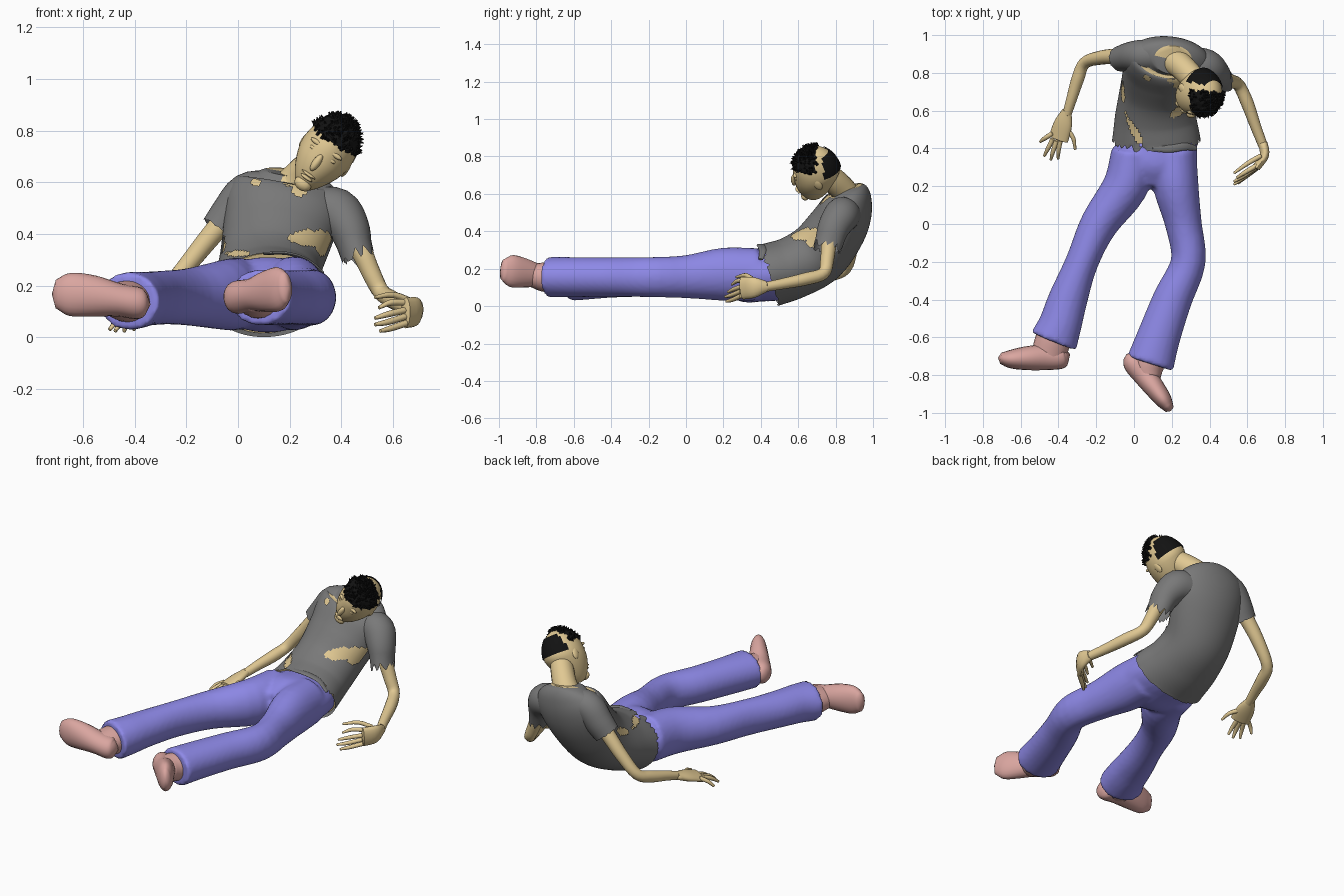
import bpy, bmesh, math, random
from mathutils import Vector, Matrix

if "Cube" in bpy.data.objects:
    bpy.data.objects.remove(bpy.data.objects["Cube"])
random.seed(4)

def material(name, rgb):
    m = bpy.data.materials.new(name)
    m.diffuse_color = (*rgb, 1)
    m.use_nodes = True
    m.node_tree.nodes["Principled BSDF"].inputs["Base Color"].default_value = m.diffuse_color
    return m

SKIN = material("skin", (0.75, 0.58, 0.29))
DENIM = material("denim", (0.27, 0.25, 0.80))
LEATHER = material("leather", (0.70, 0.38, 0.35))
CLOTH = material("dark_grey_cloth", (0.19, 0.19, 0.19))
BLACK = material("hair", (0.006, 0.006, 0.006))

def finish(bm, name, mat=None, smooth=True):
    me = bpy.data.meshes.new(name)
    bm.to_mesh(me)
    bm.free()
    if smooth:
        me.shade_smooth()
        me.set_sharp_from_angle(angle=math.radians(50))
    ob = bpy.data.objects.new(name, me)
    bpy.context.collection.objects.link(ob)
    if mat:
        me.materials.append(mat)
    return ob

def spline(secs, steps):
    """Catmull-Rom through (x, y, z, half_width, half_depth) sections."""
    p = [Vector(s) for s in secs]
    p = [2 * p[0] - p[1]] + p + [2 * p[-1] - p[-2]]
    out = []
    for i in range(1, len(p) - 2):
        a, b, c, d = p[i - 1:i + 3]
        for k in range(steps):
            t = k / steps
            out.append(0.5 * (2 * b + (c - a) * t + (2 * a - 5 * b + 4 * c - d) * t * t
                              + (3 * b - a - 3 * c + d) * t ** 3))
    return out + [p[-2]]

def loft(bm, secs, side=(1, 0, 0), side2=None, n=20, steps=4, scale=1.0, dome=False):
    """Elliptical tube along a path; side gives the width direction at start and end."""
    pts = spline(secs, steps)
    s0, s1 = Vector(side), Vector(side2 or side)
    rings = []
    for i, p in enumerate(pts):
        t = Vector(pts[min(i + 1, len(pts) - 1)][:3]) - Vector(pts[max(i - 1, 0)][:3])
        t.normalize()
        s = s0.lerp(s1, i / (len(pts) - 1))
        s = (s - t * s.dot(t)).normalized()
        u = t.cross(s)
        c = Vector(p[:3])
        rings.append([bm.verts.new(c + scale * (s * p[3] * math.cos(a) + u * p[4] * math.sin(a)))
                      for a in (2 * math.pi * k / n for k in range(n))])
    faces = []
    for r, q in zip(rings, rings[1:]):
        faces += [bm.faces.new((r[k], r[(k + 1) % n], q[(k + 1) % n], q[k])) for k in range(n)]
    caps = [bm.faces.new(rings[0][::-1]), bm.faces.new(rings[-1])]
    if dome:
        for cap, i, j in ((caps[0], 0, 1), (caps[1], -1, -2)):
            d = (Vector(pts[i][:3]) - Vector(pts[j][:3])).normalized()
            v = bmesh.ops.poke(bm, faces=[cap])["verts"][0]
            v.co += d * 0.5 * min(pts[i][3], pts[i][4])
        caps = []
    bmesh.ops.recalc_face_normals(bm, faces=faces + caps)
    return rings, caps

# trousers: pelvis and two legs fused into one cloth surface
bm = bmesh.new()
loft(bm, [(.12, .53, .16, .19, .13), (.12, .42, .165, .215, .14), (.11, .3, .165, .215, .143),
          (.1, .2, .165, .15, .09)], n=28)
loft(bm, [(.0, .38, .17, .12, .14), (-.045, .2, .165, .12, .137), (-.185, 0, .157, .1, .112),
          (-.275, -.2, .155, .087, .105), (-.35, -.4, .15, .104, .105), (-.39, -.53, .145, .114, .11),
          (-.425, -.62, .14, .128, .112)], n=28)
loft(bm, [(.21, .38, .17, .12, .14), (.222, .2, .17, .12, .142), (.262, 0, .157, .097, .115),
          (.287, -.2, .155, .092, .107), (.203, -.4, .155, .104, .105), (.13, -.6, .155, .115, .107),
          (.085, -.74, .155, .128, .108)], n=28)
trousers = finish(bm, "trousers", DENIM)
rm = trousers.modifiers.new("fuse", 'REMESH')
rm.mode, rm.voxel_size, rm.use_smooth_shade = 'VOXEL', 0.014, True
sm = trousers.modifiers.new("soften", 'SMOOTH')
sm.factor, sm.iterations = 0.5, 3

# shoes: foot from heel to toe plus ankle
def shoe(name, foot, ankle, side):
    bm = bmesh.new()
    loft(bm, foot, side=side, dome=True)
    loft(bm, ankle, dome=True)
    finish(bm, name, LEATHER)

shoe("right_shoe", [(-.36, -.695, .13, .045, .045), (-.385, -.70, .132, .066, .062), (-.46, -.705, .145, .068, .064),
     (-.56, -.71, .16, .064, .08), (-.65, -.715, .167, .05, .083), (-.705, -.71, .168, .03, .055)],
     [(-.40, -.54, .14, .09, .08), (-.43, -.62, .14, .095, .08), (-.455, -.70, .143, .09, .062)], (0, 1, 0))
shoe("left_shoe", [(-.03, -.70, .15, .03, .045), (-.005, -.735, .155, .055, .064), (.055, -.80, .165, .06, .064),
     (.11, -.87, .178, .054, .08), (.158, -.935, .188, .044, .085), (.188, -.98, .195, .025, .055)],
     [(.10, -.66, .155, .085, .08), (.075, -.75, .155, .085, .08), (.075, -.82, .165, .065, .064)], (1, .8, 0))

# torso under the shirt, and the torn shirt itself
TORSO = [(.118, .445, .165, .235, .17), (.115, .57, .205, .215, .167), (.125, .70, .28, .20, .17),
         (.155, .80, .405, .215, .16), (.18, .855, .51, .228, .142), (.198, .878, .585, .20, .112),
         (.205, .87, .637, .105, .078)]
TILT = ((1, 0, .1), (1, -.1, -.19))
bm = bmesh.new()
loft(bm, [(.118, .47, .172, .23, .168)] + TORSO[1:], *TILT, n=32, scale=.96)
finish(bm, "torso", SKIN)

bm = bmesh.new()
rings, caps = loft(bm, TORSO, *TILT, n=96, steps=10)
bmesh.ops.delete(bm, geom=caps[:1], context='FACES_ONLY')
for v in rings[0]:
    v.co.y += random.uniform(-.02, .02) if v.co.z > .2 else random.uniform(-.005, .005)
HOLES = [(.28, .385, .085, .03), (.33, .36, .03, .045), (.07, .60, .022, .013), (.385, .555, .01, .008),
         (.225, .62, .055, .04), (.235, .58, .03, .035), (-.06, .36, .01, .03), (.0, .325, .05, .010)]
front = Vector((0, -.75, .65))
gone = []
for f in bm.faces:
    c = f.calc_center_median()
    if c.y < .85 and f.normal.dot(front) > .15 and any(
            ((c.x - x) / a) ** 2 + ((c.z - z) / b) ** 2 < random.uniform(.85, 1.15) for x, z, a, b in HOLES):
        gone.append(f)
bmesh.ops.delete(bm, geom=gone, context='FACES')
finish(bm, "shirt_body", CLOTH)

def sleeve(name, secs, fray):
    bm = bmesh.new()
    rings, caps = loft(bm, secs, side=(0, 1, 0), n=36)
    bmesh.ops.delete(bm, geom=[caps[1]], context='FACES_ONLY')
    d = (Vector(secs[-1][:3]) - Vector(secs[-2][:3])).normalized()
    for v in rings[-1]:
        v.co += d * random.uniform(0, fray)
    finish(bm, name, CLOTH)

sleeve("right_sleeve", [(.12, .89, .565, .08, .08), (.04, .89, .55, .085, .088), (-.02, .885, .477, .078, .085),
                        (-.068, .875, .415, .068, .078)], .008)
sleeve("left_sleeve", [(.30, .85, .49, .09, .09), (.38, .83, .483, .095, .095), (.43, .79, .42, .085, .08),
                       (.455, .765, .34, .075, .064)], .06)

# loose folded flap of shirt over the waistband
bm = bmesh.new()
loft(bm, [(.10, .405, .325, .02, .006), (.19, .40, .325, .022, .007), (.27, .41, .30, .02, .006),
          (.33, .40, .25, .012, .005)], side=(0, 1, 0), n=10, dome=True)
finish(bm, "shirt_flap", CLOTH)

# arms with palms and fingers
def arm(name, limb, palm, palm_side, fingers):
    bm = bmesh.new()
    loft(bm, [(*p, r, r) for *p, r in limb], side=(0.3, .2, 1), n=16, dome=True)
    loft(bm, palm, side=palm_side, n=16, dome=True)
    for a, b, c in fingers:
        loft(bm, [(*a, .013, .013), (*b, .012, .012), (*c, .007, .007)], side=(.3, .2, 1), n=8, steps=3, dome=True)
    finish(bm, name, SKIN)

arm("right_arm", [(.02, .89, .53, .05), (-.09, .888, .41, .042), (-.18, .88, .30, .037), (-.262, .852, .20, .032),
                  (-.297, .77, .165, .034), (-.328, .67, .14, .029), (-.355, .58, .115, .024)],
    [(-.355, .60, .12, .026, .022), (-.375, .53, .10, .05, .024), (-.40, .45, .075, .055, .02)], (1, -.2, .3),
    [((-.43, .48, .08), (-.47, .455, .06), (-.497, .435, .03)), ((-.43, .45, .075), (-.455, .40, .055), (-.475, .36, .025)),
     ((-.41, .44, .075), (-.43, .38, .055), (-.44, .34, .025)), ((-.39, .44, .08), (-.40, .385, .06), (-.402, .345, .03)),
     ((-.35, .50, .10), (-.32, .45, .09), (-.312, .395, .07))])
arm("left_arm", [(.40, .83, .47, .05), (.47, .77, .35, .042), (.515, .755, .25, .037), (.555, .735, .175, .033),
                 (.60, .64, .145, .034), (.643, .52, .12, .029), (.685, .41, .10, .025)],
    [(.682, .43, .105, .03, .025), (.69, .365, .10, .055, .025), (.648, .30, .095, .06, .022)], (.1, 0, 1),
    [((.65, .31, .135), (.59, .275, .135), (.545, .245, .115)), ((.645, .30, .105), (.58, .255, .09), (.53, .225, .075)),
     ((.645, .295, .08), (.58, .245, .06), (.53, .21, .05)), ((.65, .295, .055), (.59, .25, .035), (.55, .215, .025)),
     ((.67, .36, .14), (.60, .32, .165), (.53, .27, .155))])

# neck
bm = bmesh.new()
loft(bm, [(.20, .87, .56, .085, .08), (.245, .84, .622, .07, .07), (.295, .79, .672, .066, .068),
          (.34, .74, .72, .06, .06)], n=20)
finish(bm, "neck", SKIN)

# head frame: local x = across, y = towards the nape, z = crown
up = Vector((.55, -.20, .80)).normalized()
back = Vector((.33, .86, .36))
back = (back - up * back.dot(up)).normalized()
across = back.cross(up)
HEAD = Matrix((across, back, up)).transposed().to_4x4()
HEAD.translation = Vector((.343, .70, .717))

def skull(d, grow=0.0):
    """Unit direction to a point on the head, with a long narrow forward jaw."""
    x, y, z = d
    t = max(0, -z)
    return Vector((x * (1 - .3 * t ** 1.5) * (.107 + grow), (y * (1 - .2 * t) - .36 * t) * (.128 + grow),
                   z * (.155 + grow) * (1 + .1 * t)))

bm = bmesh.new()
bmesh.ops.create_uvsphere(bm, u_segments=32, v_segments=24, radius=1)
for v in bm.verts:
    v.co = skull(v.co)

def lump(loc, size, rot=0):
    m = Matrix.Translation(loc) @ Matrix.Rotation(rot, 4, 'X') @ Matrix.Diagonal((*size, 1))
    bmesh.ops.create_uvsphere(bm, u_segments=12, v_segments=8, radius=1, matrix=m)

lump((0, -.130, -.03), (.016, .018, .038), -.2)       # nose
lump((0, -.124, -.088), (.032, .011, .006))           # upper lip
lump((0, -.118, -.104), (.027, .011, .007))           # lower lip
lump((0, -.092, -.138), (.036, .024, .026))           # chin
for sx in (-1, 1):
    lump((sx * .042, -.108, .032), (.032, .011, .010))    # brow
    lump((sx * .040, -.109, .006), (.020, .009, .009))    # closed eye
    lump((sx * .100, .01, -.015), (.010, .022, .034), .2) # ear
bm.transform(HEAD)
finish(bm, "head", SKIN)

# hair: ragged top tuft with spikes and a separate patch at the nape
def hair(name, keep, spikes):
    bm = bmesh.new()
    bmesh.ops.create_uvsphere(bm, u_segments=48, v_segments=36, radius=1)
    bmesh.ops.delete(bm, geom=[f for f in bm.faces if not keep(f.calc_center_median().normalized())], context='FACES')
    dirs = [v.co.copy() for v in bm.verts]
    for v in bm.verts:
        v.co = skull(v.co, random.uniform(.004, .012) if spikes else .006)
    for d in random.sample(dirs, min(spikes, len(dirs))):
        tilt = (d + Vector([random.uniform(-.5, .5) for _ in range(3)])).normalized()
        m = Matrix.Translation(skull(d, .006)) @ tilt.to_track_quat('Z', 'Y').to_matrix().to_4x4()
        bmesh.ops.create_cone(bm, segments=5, radius1=.012, radius2=.001, depth=.03, cap_ends=True, matrix=m)
    bm.transform(HEAD)
    finish(bm, name, BLACK, smooth=False)

hair("top_hair", lambda d: d.z > .42 + .2 * max(0, d.y) and d.y < .15, 190)
hair("back_hair", lambda d: d.y > .42 and .1 < d.z < .74, 0)
